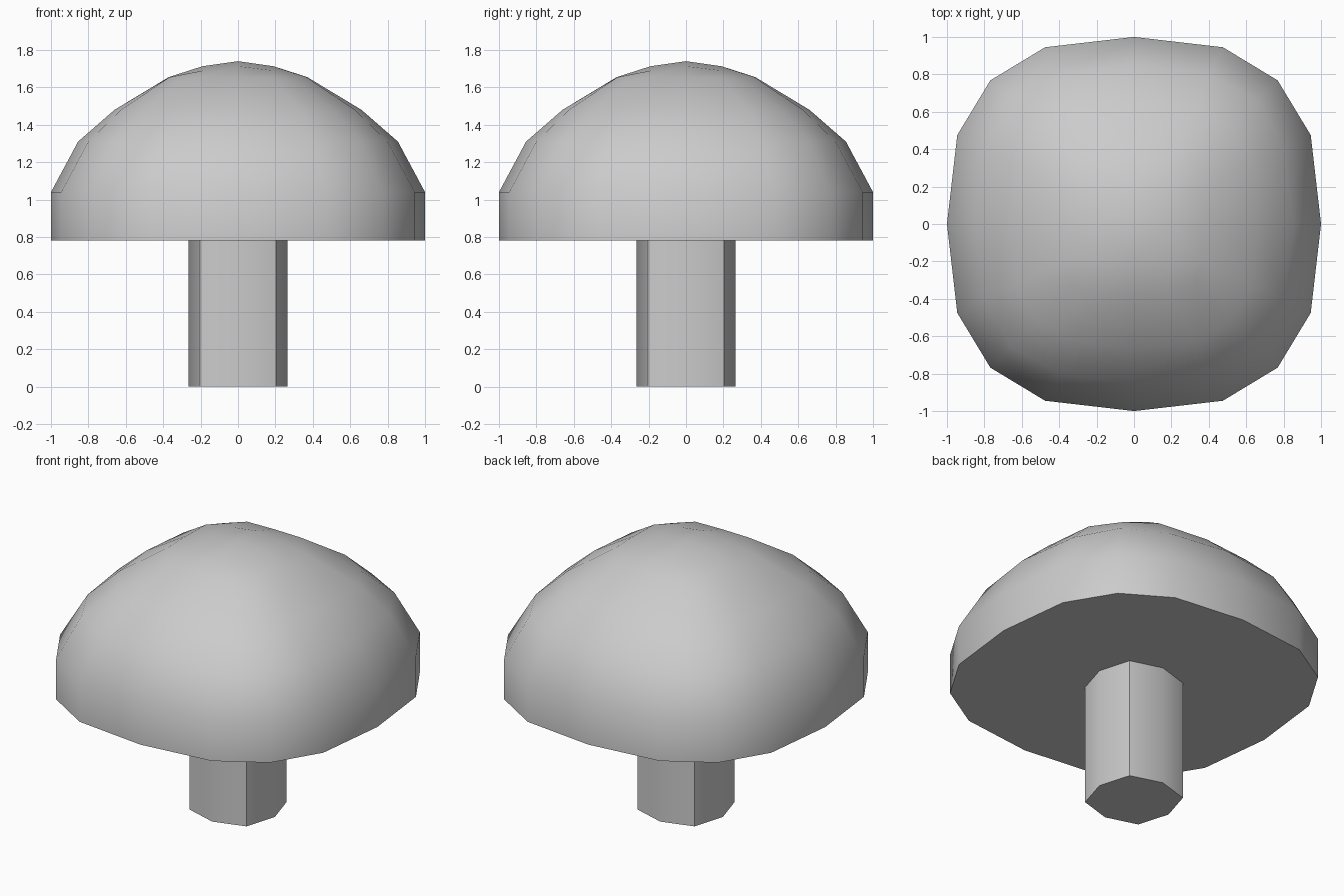
import bpy, bmesh, math

if "Cube" in bpy.data.objects:
    bpy.data.objects.remove(bpy.data.objects["Cube"])


def ring(bm, z, mid, edge=None, corner=0.0, zc=None):
    """Rounded-square ring: side mid-point, optional edge point (far, near), corner."""
    zc = z if zc is None else zc
    pts = [(mid, 0, z)]
    if edge:
        pts.append((edge[0], edge[1], z))
    pts.append((corner, corner, zc))
    if edge:
        pts.append((edge[1], edge[0], z))
    verts = []
    for q in range(4):
        for x, y, h in pts:
            for _ in range(q):
                x, y = -y, x
            verts.append(bm.verts.new((x, y, h)))
    return verts


def bridge(bm, lower, upper):
    n = len(lower)
    for i in range(n):
        j = (i + 1) % n
        bm.faces.new((lower[i], lower[j], upper[j], upper[i]))


def finish(bm, name):
    bmesh.ops.recalc_face_normals(bm, faces=bm.faces)
    me = bpy.data.meshes.new(name)
    bm.to_mesh(me)
    bm.free()
    ob = bpy.data.objects.new(name, me)
    bpy.context.collection.objects.link(ob)
    bpy.ops.object.select_all(action='DESELECT')
    ob.select_set(True)
    bpy.context.view_layer.objects.active = ob
    bpy.ops.object.shade_smooth_by_angle(angle=math.radians(45))
    return ob


# Cap: side rings from the flat underside up to the crown
bm = bmesh.new()
rows = [
    ring(bm, 0.78, 1.0, (0.945, 0.475), 0.768),
    ring(bm, 1.04, 1.0, (0.945, 0.475), 0.768),
    ring(bm, 1.31, 0.855, (0.80, 0.40), 0.66),
    ring(bm, 1.48, 0.66, (0.625, 0.33), 0.52, 1.465),
    ring(bm, 1.655, 0.37, (0.365, 0.19), 0.325, 1.625),
]
bm.faces.new(rows[0][::-1])
for a, b in zip(rows, rows[1:]):
    bridge(bm, a, b)

# Cap crown: quad grid closing the top
outer = rows[-1]
inner = ring(bm, 1.713, 0.19, None, 0.187, 1.69)
top = bm.verts.new((0, 0, 1.74))
for q in range(4):
    o = [outer[(4 * q + i) % 16] for i in range(5)]
    m0, c, m1 = (inner[(2 * q + i) % 8] for i in range(3))
    for face in ((o[0], o[1], c, m0), (o[1], o[2], o[3], c),
                 (o[3], o[4], m1, c), (m0, c, m1, top)):
        bm.faces.new(face)
finish(bm, "cap")

# Stem: eight-sided rounded-square column
bm = bmesh.new()
low = ring(bm, 0.0, 0.265, None, 0.204)
high = ring(bm, 0.78, 0.265, None, 0.204)
bridge(bm, low, high)
bm.faces.new(low[::-1])
finish(bm, "stem")
